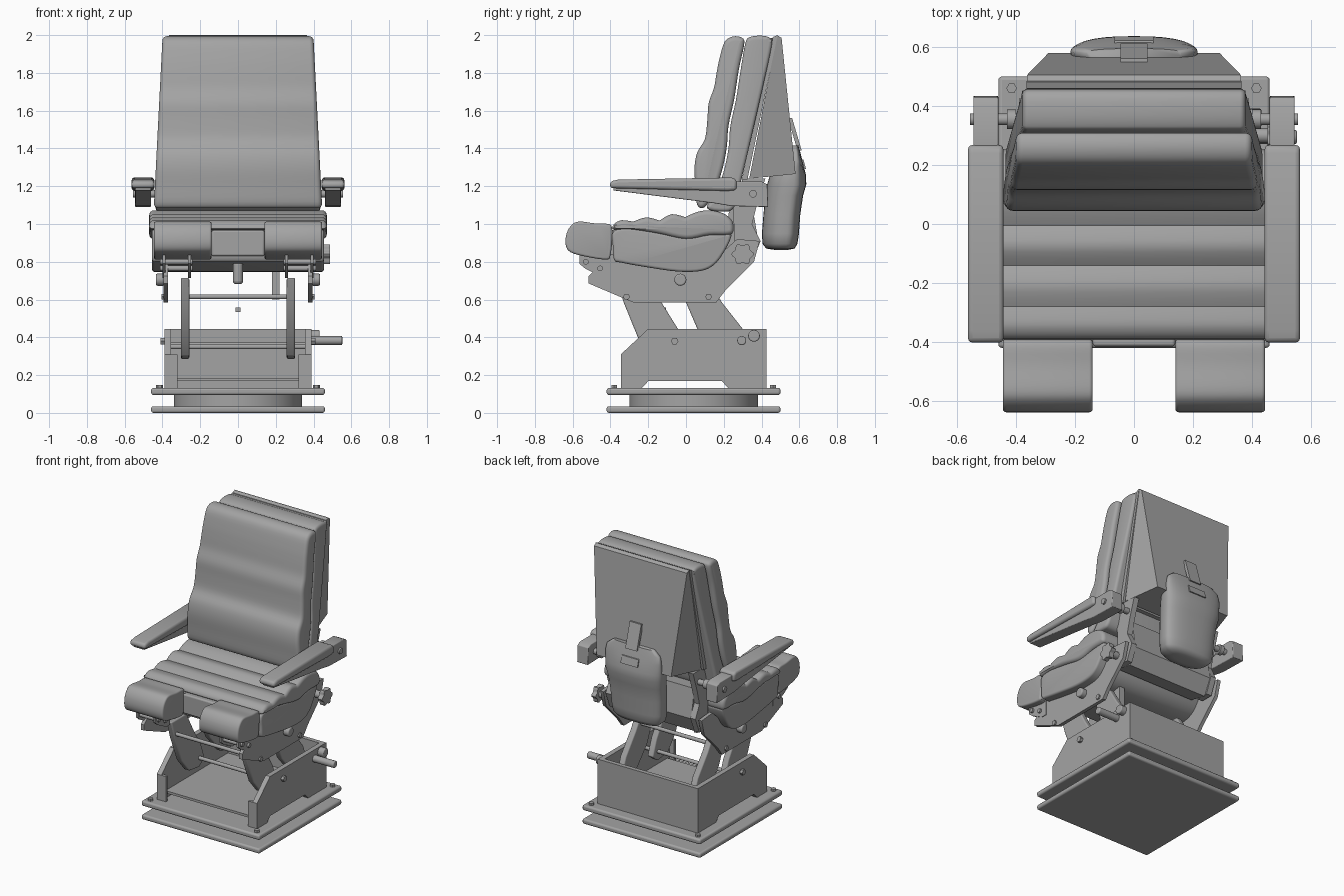
import bpy, bmesh, math
from mathutils import Vector

grey = bpy.data.materials.new("dark_grey")
grey.diffuse_color = (.37, .37, .37, 1)


def finish(name, bm, bevel=0.0, smooth=35):
    bmesh.ops.recalc_face_normals(bm, faces=bm.faces)
    me = bpy.data.meshes.new(name)
    bm.to_mesh(me)
    bm.free()
    me.materials.append(grey)
    ob = bpy.data.objects.new(name, me)
    bpy.context.collection.objects.link(ob)
    if bevel:
        m = ob.modifiers.new("bevel", 'BEVEL')
        m.width, m.segments, m.limit_method = bevel, 3, 'ANGLE'
    bpy.ops.object.select_all(action='DESELECT')
    ob.select_set(True)
    bpy.context.view_layer.objects.active = ob
    bpy.ops.object.shade_smooth_by_angle(angle=math.radians(smooth))
    return ob


def loft(name, rings, bevel=0.0, smooth=35):
    bm = bmesh.new()
    vs = [[bm.verts.new(p) for p in r] for r in rings]
    n = len(rings[0])
    for a, b in zip(vs, vs[1:]):
        for i in range(n):
            bm.faces.new((a[i], a[(i + 1) % n], b[(i + 1) % n], b[i]))
    bm.faces.new(vs[0])
    bm.faces.new(vs[-1])
    return finish(name, bm, bevel, smooth)


def prism(name, pts, x0, x1, bevel=0.0):
    return loft(name, [[(x, y, z) for y, z in pts] for x in (x0, x1)], bevel)


def box(name, x0, x1, y0, y1, z0, z1, bevel=0.0):
    return prism(name, [(y0, z0), (y1, z0), (y1, z1), (y0, z1)], x0, x1, bevel)


def rod(name, x0, x1, y, z, r, n=20, bevel=0.0):
    a = [2 * math.pi * i / n for i in range(n)]
    return prism(name, [(y + r * math.cos(t), z + r * math.sin(t)) for t in a], x0, x1, bevel)


def disc(name, x, y, z0, z1, r, n=48, bevel=0.0):
    a = [2 * math.pi * i / n for i in range(n)]
    return loft(name, [[(x + r * math.cos(t), y + r * math.sin(t), z) for t in a] for z in (z0, z1)], bevel)


def curve(pts, steps=4):
    """Closed smooth curve; points with a third value become creases."""
    P = [Vector(p[:2]) for p in pts]
    n, out = len(P), []
    T = [(P[(i + 1) % n] - P[i - 1]) * (.5 if len(pts[i]) == 2 else 0) for i in range(n)]
    for i in range(n):
        j = (i + 1) % n
        for k in range(steps):
            t = k / steps
            out.append(P[i] * (2 * t**3 - 3 * t**2 + 1) + T[i] * (t**3 - 2 * t**2 + t)
                       + P[j] * (3 * t**2 - 2 * t**3) + T[j] * (t**3 - t**2))
    return out


def cushion(name, pts, x0, x1, rnd=0.025, width=lambda y, z: 1.0):
    """Smooth side profile swept across x with rounded ends."""
    c = curve(pts)
    n = len(c)
    area = sum(c[i - 1].x * c[i].y - c[i].x * c[i - 1].y for i in range(n))
    sgn = 1 if area > 0 else -1
    nor = []
    for i in range(n):
        t = (c[(i + 1) % n] - c[i - 1]).normalized()
        nor.append(Vector((-t.y, t.x)) * sgn)
    rings = []
    for side in (0, 1):
        angs = [0, 22.5, 45, 67.5, 90]
        for a in (angs if side == 0 else angs[::-1]):
            a = math.radians(a)
            d, e = rnd * (1 - math.sin(a)), rnd * (1 - math.cos(a))
            x = x0 + e if side == 0 else x1 - e
            ring = [p + m * d for p, m in zip(c, nor)]
            rings.append([(x * width(p.x, p.y), p.x, p.y) for p in ring])
    return loft(name, rings, smooth=35)


# turntable base
box("base_plate_lower", -.46, .46, -.42, .50, 0, .035, .012)
box("base_plate_upper", -.46, .46, -.42, .50, .095, .132, .012)
disc("turntable_ring", 0, .04, .03, .10, .34)
for x in (-.415, .415):
    for y in (-.38, .46):
        disc("base_bolt", x, y, .13, .147, .018, 6)

# open suspension box
wall = [(-.345, .13), (-.345, .31), (-.20, .445), (.425, .445), (.425, .13),
        (.225, .13), (.19, .168), (-.20, .168), (-.235, .13)]
box("box_back_wall", -.39, .39, .395, .425, .13, .445)
box("box_floor", -.37, .37, -.30, .41, .168, .185)

# parts that repeat on both sides
for s in (1, -1):
    prism("box_side_wall", wall, s * .355, s * .39)
    box("box_front_flange", s * .32, s * .375, -.345, -.325, .13, .31)
    rod("box_bolt", s * .38, s * .41, -.06, .38, .02, 6)
    # parallel lift arms
    prism("front_lift_arm", [(-.37, .715), (-.20, .715), (-.13, .585), (-.04, .44), (0, .33),
                             (-.06, .285), (-.17, .30), (-.255, .40), (-.33, .585)], s * .258, s * .302, .008)
    prism("rear_lift_arm", [(-.04, .715), (.11, .715), (.19, .585), (.30, .445), (.34, .34),
                            (.29, .285), (.19, .30), (.06, .445), (0, .585)], s * .258, s * .302, .008)
    # seat frame side plate and its bolts
    prism("seat_frame_plate", [(-.515, .725), (-.515, .685), (-.28, .585), (.16, .585), (.21, .65),
                               (.27, .71), (.36, .80), (.39, .91), (.27, .92), (.18, .84), (-.40, .84)],
          s * .37, s * .395)
    for y in (-.315, .12):
        rod("frame_bolt", s * .39, s * .405, y, .615, .018, 6)
    rod("tilt_knob", s * .39, s * .435, -.03, .705, .032, 24, .008)
    # thigh support brackets
    for x in (.25, .385):
        prism("thigh_bracket", [(-.565, .84), (-.565, .79), (-.535, .765), (-.44, .715), (-.40, .715),
                                (-.40, .82)], s * x, s * (x + .014))
    for y, z in ((-.53, .80), (-.455, .765)):
        rod("thigh_bracket_bolt", s * .24, s * .412, y, z, .015, 12)
    # armrests
    prism("armrest_pad", [(-.402, 1.19), (-.402, 1.225), (-.36, 1.235), (.24, 1.246), (.268, 1.235),
                          (.268, 1.18), (.22, 1.175)], s * .443, s * .563, .015)
    prism("armrest_beam", [(-.385, 1.19), (-.385, 1.178), (.15, 1.11), (.24, 1.095), (.435, 1.09),
                           (.43, 1.21), (.40, 1.225), (.26, 1.225)], s * .46, s * .545, .005)
    rod("armrest_pivot", s * .30, s * .556, .355, 1.16, .02)
    rod("armrest_collar", s * .40, s * .43, .355, 1.16, .033)
    # recliner arms linking back to seat frame
    prism("recliner_arm", [(.26, .80), (.35, .80), (.395, .91), (.35, 1.0), (.375, 1.10), (.42, 1.24),
                           (.30, 1.24), (.25, 1.08)], s * .31, s * .35)

# thigh supports, mirrored
thigh = cushion("thigh_support", [(-.637, .89), (-.632, .95), (-.605, .995), (-.565, 1.013), (-.48, 1.003),
                                  (-.41, 1.0), (-.392, .98), (-.39, .92), (-.40, .835), (-.42, .812),
                                  (-.52, .825), (-.61, .85)], .14, .445, .012)
thigh.modifiers.new("mirror", 'MIRROR')

# cross rods and small controls
for y, z, x in ((-.315, .615, .26), (.12, .615, .26), (-.06, .35, .375), (.295, .36, .375)):
    rod("cross_rod", -x, x, y, z, .013, 12)
rod("height_handle", .38, .552, .295, .383, .024, 20, .006)
rod("height_button", .38, .432, .36, .408, .031, 20, .006)
rod("recline_shaft", .34, .47, .30, .84, .025)
lobes = [(.30 + (.052 + .007 * math.cos(6 * t)) * math.cos(t), .84 + (.052 + .007 * math.cos(6 * t)) * math.sin(t))
         for t in [2 * math.pi * i / 48 for i in range(48)]]
prism("recline_knob", lobes, .452, .486)
box("damper", .18, .22, .06, .12, .60, .76)
box("stop_block", -.012, .012, -.13, -.105, .533, .557)
disc("center_knob", 0, -.30, .682, .80, .027, 20, .015)

# seat: lower shell and ribbed top cushion
cushion("seat_shell", [(-.385, .96), (-.387, .88), (-.38, .81), (-.34, .795), (-.2, .77), (-.04, .748), (.08, .752),
                       (.15, .785), (.20, .85), (.235, .92), (.23, .95), (.13, .945), (0, .93), (-.15, .955),
                       (-.3, .978)], -.455, .455, .015)
cushion("seat_cushion", [(-.385, .97), (-.38, 1.0), (-.34, 1.02), (-.28, 1.012, 1), (-.21, 1.035), (-.14, 1.018, 1),
                         (-.075, 1.052), (-.005, 1.036, 1), (.06, 1.064), (.13, 1.072), (.2, 1.055), (.245, 1.015),
                         (.25, .96), (.22, .942), (.12, .94), (0, .92), (-.15, .95), (-.3, .972)], -.47, .47, .025)
box("seat_front_lip", -.14, .14, -.415, -.37, .83, .967, .01)

# backrest cushions, narrower towards the top
cushion("back_cushion_front", [(.06, 1.10), (.05, 1.2), (.045, 1.3), (.06, 1.38), (.10, 1.45), (.113, 1.55),
                               (.12, 1.64), (.148, 1.72), (.162, 1.8), (.178, 1.88), (.205, 1.965), (.25, 1.993),
                               (.298, 1.985), (.308, 1.95), (.28, 1.82), (.255, 1.66), (.225, 1.52), (.215, 1.4),
                               (.19, 1.28), (.15, 1.17), (.10, 1.09)], -.445, .445, .025,
        lambda y, z: 1 - .115 * (z - 1.1))
cushion("back_cushion_rear", [(.11, 1.085), (.16, 1.17), (.20, 1.28), (.225, 1.4), (.235, 1.52), (.265, 1.66),
                              (.29, 1.82), (.315, 1.96), (.34, 1.99), (.40, 1.997), (.445, 1.985), (.455, 1.95),
                              (.39, 1.65), (.29, 1.22), (.255, 1.09), (.20, 1.065)], -.435, .435, .02,
        lambda y, z: 1 - .15 * (z - 1.1))

# thin back plate and wedge-shaped rear shell
prism("back_plate", [(.295, 1.235), (.46, 1.99), (.485, 2.0), (.325, 1.235)], -.365, .365)
loft("back_shell", [[(-.355, .335, 1.24), (.355, .335, 1.24), (.29, .58, 1.265), (-.29, .58, 1.265)],
                    [(-.362, .482, 2.0), (.362, .482, 2.0), (.362, .506, 1.985), (-.362, .506, 1.985)]])
prism("rear_hinge_cover", [(.20, .82), (.33, .79), (.385, .90), (.35, 1.10), (.23, 1.09)], -.31, .31)

# soft pouch hanging on the rear: half width, front y, back y, z
pouch = [(.09, .47, .54, .863), (.16, .425, .575, .87), (.187, .405, .59, .895), (.195, .402, .598, .95),
         (.20, .41, .605, 1.05), (.208, .42, .62, 1.15), (.217, .43, .637, 1.21), (.217, .445, .635, 1.26),
         (.215, .52, .618, 1.33), (.205, .54, .605, 1.38), (.16, .545, .595, 1.415)]
rings = []
for hw, y0, y1, z in pouch:
    ring, edge = [], y0 + (y1 - y0) * .68
    for i in range(32):
        t = 2 * math.pi * i / 32
        cx, cy = math.cos(t), math.sin(t)
        depth = (y1 - edge) if cy > 0 else (edge - y0)
        ring.append((hw * math.copysign(abs(cx) ** .8, cx), edge + depth * math.copysign(abs(cy) ** .8, cy), z))
    rings.append(ring)
loft("rear_pouch", rings, smooth=60)
prism("pouch_strap", [(.54, 1.56), (.562, 1.56), (.612, 1.39), (.59, 1.39)], -.045, .045)
prism("strap_buckle", [(.59, 1.345), (.622, 1.34), (.636, 1.29), (.60, 1.29)], -.066, .066)
